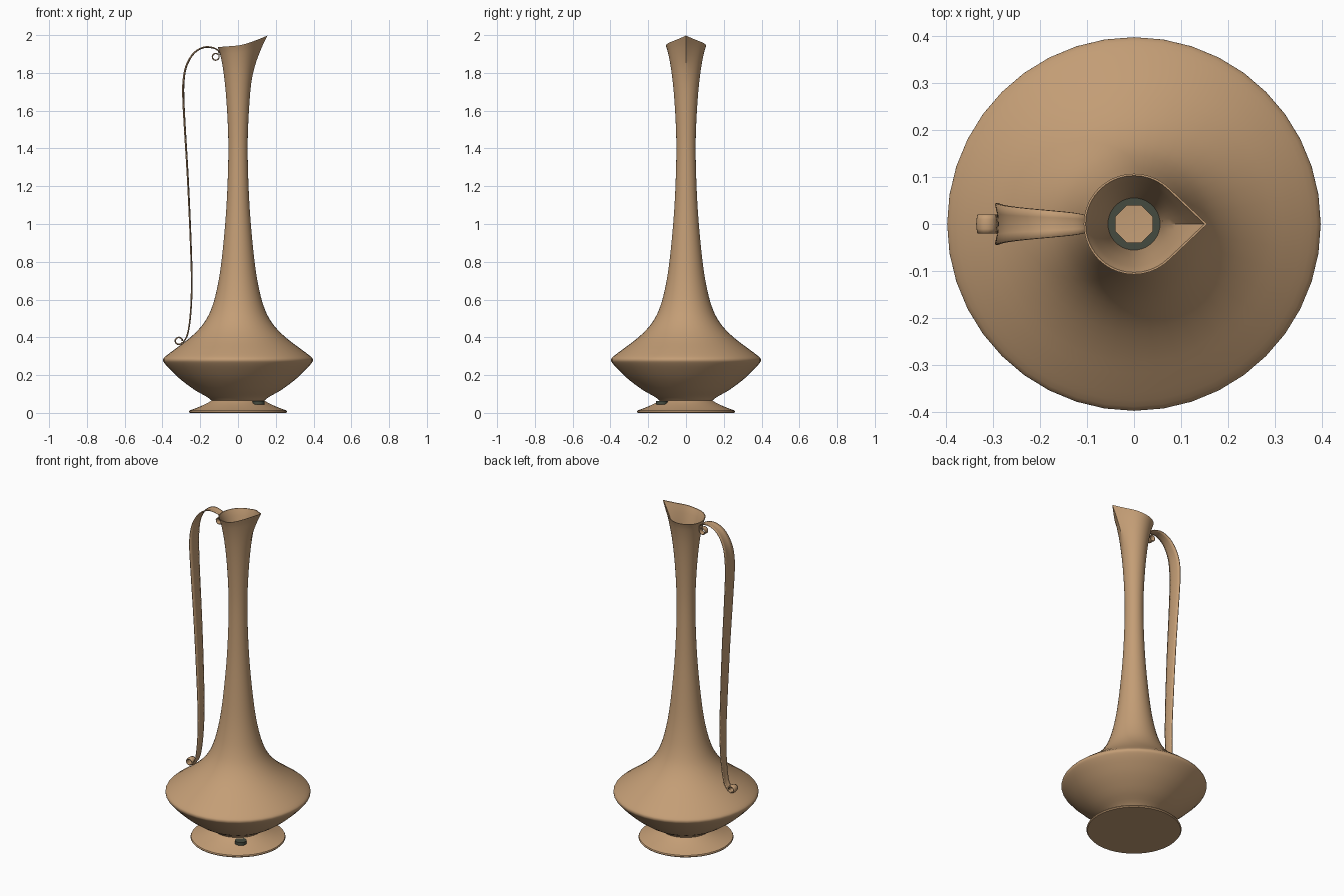
import bpy, bmesh, math
from mathutils import Vector

if "Cube" in bpy.data.objects:
    bpy.data.objects.remove(bpy.data.objects["Cube"])

SIDES = 40


def material(name, rgb):
    m = bpy.data.materials.new(name)
    m.use_nodes = True
    m.diffuse_color = (*rgb, 1)
    m.node_tree.nodes["Principled BSDF"].inputs["Base Color"].default_value = (*rgb, 1)
    return m


clay = material("tan clay", (0.55, 0.34, 0.18))
green = material("dark green", (0.06, 0.07, 0.05))


def smooth_points(points, steps):
    """Pass a soft curve through the points."""
    p = [Vector(q) for q in points]
    p = [p[0] * 2 - p[1]] + p + [p[-1] * 2 - p[-2]]
    out = []
    for a, b, c, d in zip(p, p[1:], p[2:], p[3:]):
        for i in range(steps):
            t = i / steps
            out.append(0.5 * (2 * b + (c - a) * t + (2 * a - 5 * b + 4 * c - d) * t * t
                              + (3 * b - a - 3 * c + d) * t ** 3))
    return out + [p[-2]]


def finish(name, bm, mat, angle=40):
    bmesh.ops.remove_doubles(bm, verts=bm.verts, dist=0.0002)
    bmesh.ops.recalc_face_normals(bm, faces=bm.faces)
    me = bpy.data.meshes.new(name)
    bm.to_mesh(me)
    bm.free()
    ob = bpy.data.objects.new(name, me)
    bpy.context.collection.objects.link(ob)
    me.materials.append(mat)
    bpy.ops.object.select_all(action="DESELECT")
    ob.select_set(True)
    bpy.context.view_layer.objects.active = ob
    bpy.ops.object.shade_smooth_by_angle(angle=math.radians(angle))
    return ob


def skin(bm, rows, loop):
    """Join rows of points with quads."""
    vs = [[bm.verts.new(p) for p in row] for row in rows]
    n = len(vs[0])
    for a, b in zip(vs, vs[1:]):
        for i in range(n if loop else n - 1):
            j = (i + 1) % n
            bm.faces.new((a[i], a[j], b[j], b[i]))
    return vs


def lathe(name, profile, mat, sides=SIDES, turn=0.0, shape=None):
    rows = []
    for r, z in profile:
        row = []
        for i in range(sides):
            a = 2 * math.pi * i / sides + turn
            row.append(shape(r, z, a) if shape else (r * math.cos(a), r * math.sin(a), z))
        rows.append(row)
    bm = bmesh.new()
    skin(bm, rows, True)
    return finish(name, bm, mat)


def spout(r, z, a):
    """Pull the +x side of the mouth into a raised pointed lip."""
    f = max(0.0, min(1.0, (z - 1.72) / 0.22)) ** 2
    a = (a + math.pi) % (2 * math.pi) - math.pi
    tangent = math.radians(47)
    if abs(a) < tangent:
        r *= 1 + f * (1 / math.cos(tangent - abs(a)) - 1)
    x, y = r * math.cos(a), r * math.sin(a)
    lift = f * (0.008 * min(1, max(0, x / 0.1 + 1)) + 0.055 * max(0, x / 0.157) ** 1.3)
    return x, y, z + lift


# Body and neck, with an inner wall
outer = smooth_points([
    (0.14, 0.066), (0.165, 0.085), (0.23, 0.122), (0.305, 0.178), (0.36, 0.23),
    (0.39, 0.264), (0.397, 0.28), (0.388, 0.296), (0.34, 0.333), (0.27, 0.385),
    (0.21, 0.44), (0.165, 0.5), (0.136, 0.565), (0.115, 0.64), (0.096, 0.74),
    (0.08, 0.87), (0.064, 1.05), (0.055, 1.22), (0.051, 1.4), (0.055, 1.55),
    (0.065, 1.7), (0.079, 1.82), (0.095, 1.9), (0.107, 1.937)], 3)
inner = [(r - 0.008 + 0.004 * max(0, (z - 1.8) / 0.14), z)
         for r, z in reversed(outer) if z > 0.13]
lathe("body_and_neck", [tuple(p) for p in outer] + inner + [(0, 0.125)], clay, shape=spout)

# Foot
lathe("foot", [(0, 0), (0.255, 0), (0.26, 0.006), (0.257, 0.013), (0.225, 0.024),
               (0.185, 0.041), (0.155, 0.056), (0.14, 0.066), (0.142, 0.074), (0, 0.074)], clay)

# Octagonal ring inside the throat
lathe("throat_ring", [(0.061, 1.68), (0.042, 1.68), (0.042, 1.672), (0.061, 1.672), (0.061, 1.68)],
      green, sides=8, turn=math.pi / 8)

# Small disc resting on the foot
disc = lathe("foot_disc", [(0, 0.045), (0.032, 0.045), (0.032, 0.063), (0, 0.063)], green, sides=16)
disc.location = (0.108, -0.128, 0)


# Handle: a ribbon with a small curl at each end
def curl(cx, cz, r, start, sweep, count=12):
    return [(cx + r * math.cos(math.radians(start + sweep * i / count)),
             cz + r * math.sin(math.radians(start + sweep * i / count))) for i in range(count + 1)]


strip = smooth_points([
    (-0.1, 1.897), (-0.104, 1.917), (-0.13, 1.932), (-0.178, 1.936), (-0.23, 1.908),
    (-0.268, 1.85), (-0.286, 1.78), (-0.29, 1.68), (-0.281, 1.5), (-0.265, 1.23),
    (-0.251, 0.92), (-0.245, 0.7), (-0.25, 0.54), (-0.266, 0.42), (-0.292, 0.37)], 4)
top_curl = curl(-0.118, 1.885, 0.018, -320, 330)
low_curl = curl(-0.313, 0.381, 0.019, -30, -330)
path = [Vector(p) for p in top_curl + [tuple(p) for p in strip] + low_curl]


def half_width(i):
    k = i - len(top_curl)
    if k < 0:
        return 0.014
    t = k / (len(strip) - 1)
    if t < 0.5:
        return 0.014 + 0.03 * min(1, t / 0.44)
    return max(0.02, 0.044 - 0.05 * (t - 0.5))


rows = []
for i, p in enumerate(path):
    d = (path[min(i + 1, len(path) - 1)] - path[max(i - 1, 0)]).normalized()
    out = Vector((d.y, -d.x))
    w = half_width(i)
    row = []
    for s in (-1, -0.5, 0, 0.5, 1):
        q = p - out * (0.07 * w) + out * (0.14 * w * s * s)
        row.append((q.x, s * w, q.y))
    rows.append(row)
bm = bmesh.new()
skin(bm, rows, False)
handle = finish("handle", bm, clay, 50)
solid = handle.modifiers.new("thickness", "SOLIDIFY")
solid.thickness = 0.005
solid.offset = 0
